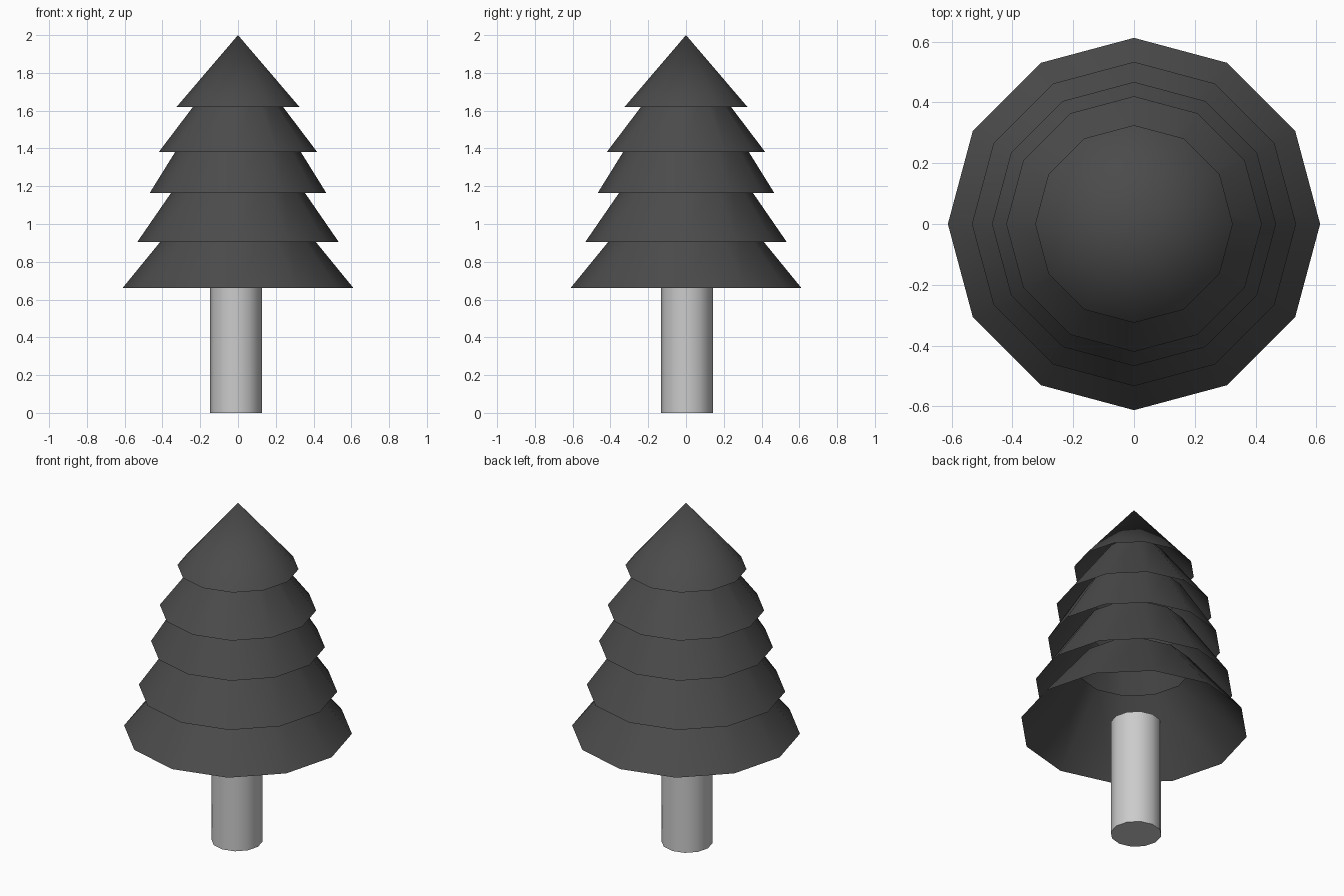
import bpy, bmesh
from math import cos, sin, tau, radians

if "Cube" in bpy.data.objects:
    bpy.data.objects.remove(bpy.data.objects["Cube"])

SIDES = 12


def finish(name, bm, mat=None):
    bmesh.ops.recalc_face_normals(bm, faces=bm.faces[:])
    me = bpy.data.meshes.new(name)
    bm.to_mesh(me)
    bm.free()
    ob = bpy.data.objects.new(name, me)
    bpy.context.collection.objects.link(ob)
    if mat:
        me.materials.append(mat)
    bpy.ops.object.select_all(action='DESELECT')
    ob.select_set(True)
    bpy.context.view_layer.objects.active = ob
    bpy.ops.object.shade_smooth_by_angle(angle=radians(35))
    return ob


def ring(bm, r, z, cx=0, cy=0):
    return [bm.verts.new((cx + r * cos(tau * i / SIDES), cy + r * sin(tau * i / SIDES), z))
            for i in range(SIDES)]


def bridge(bm, a, b):
    for i in range(SIDES):
        j = (i + 1) % SIDES
        bm.faces.new((a[i], a[j], b[j], b[i]))


foliage = bpy.data.materials.new("foliage")
foliage.diffuse_color = (0.07, 0.07, 0.07, 1)
foliage.use_nodes = True
foliage.node_tree.nodes["Principled BSDF"].inputs["Base Color"].default_value = foliage.diffuse_color

# Trunk, slightly off centre, ending just inside the lowest skirt
bm = bmesh.new()
low, high = ring(bm, 0.137, 0, -0.01, 0.005), ring(bm, 0.137, 0.68, -0.01, 0.005)
bridge(bm, low, high)
bm.faces.new(low)
bm.faces.new(high)
finish("trunk", bm)

# Hollow skirts of branches: rim radius, rim height, top radius, top height
tiers = [
    (0.612, 0.66, 0.31, 1.03),
    (0.533, 0.905, 0.275, 1.28),
    (0.467, 1.165, 0.265, 1.49),
    (0.42, 1.38, 0.155, 1.73),
]
for n, (r0, z0, r1, z1) in enumerate(tiers, 1):
    bm = bmesh.new()
    bridge(bm, ring(bm, r0, z0), ring(bm, r1, z1))
    finish(f"branch_tier_{n}", bm, foliage)

# Pointed top
bm = bmesh.new()
rim = ring(bm, 0.325, 1.62)
tip = bm.verts.new((0, 0, 2))
for i in range(SIDES):
    bm.faces.new((rim[i], rim[(i + 1) % SIDES], tip))
finish("tree_top", bm, foliage)
